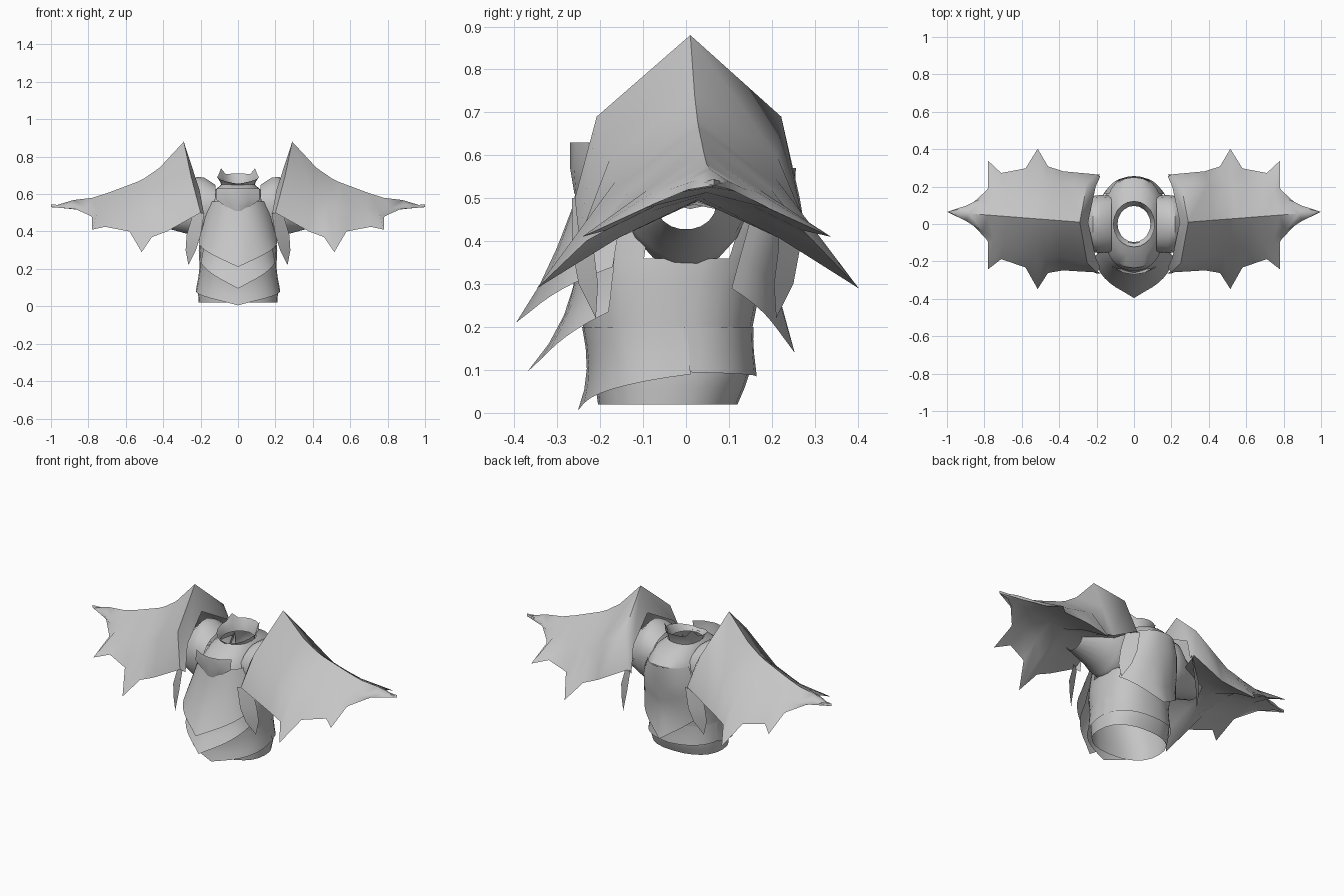
import bpy, bmesh, math
from math import sin, cos, pi, radians

cube = bpy.data.objects.get("Cube")
if cube:
    bpy.data.objects.remove(cube, do_unlink=True)

GREY = (0.56, 0.56, 0.56, 1)
steel = bpy.data.materials.new("steel grey")
steel.use_nodes = True
steel.diffuse_color = GREY
steel.node_tree.nodes["Principled BSDF"].inputs["Base Color"].default_value = GREY


def build(name, grids, mirror=False, keep=None, sharp=35):
    """Make one object from grids of points (lists of equal rows)."""
    bm = bmesh.new()
    for rows in grids:
        vs = [[bm.verts.new(p) for p in row] for row in rows]
        for a, b in zip(vs, vs[1:]):
            for i in range(len(a) - 1):
                bm.faces.new((a[i], a[i + 1], b[i + 1], b[i]))
    bmesh.ops.remove_doubles(bm, verts=bm.verts, dist=0.0005)
    if keep:
        gone = [f for f in bm.faces if not keep(f.calc_center_median())]
        bmesh.ops.delete(bm, geom=gone, context='FACES')
    bmesh.ops.recalc_face_normals(bm, faces=bm.faces)
    me = bpy.data.meshes.new(name)
    bm.to_mesh(me)
    bm.free()
    ob = bpy.data.objects.new(name, me)
    bpy.context.collection.objects.link(ob)
    me.materials.append(steel)
    bpy.ops.object.select_all(action='DESELECT')
    ob.select_set(True)
    bpy.context.view_layer.objects.active = ob
    bpy.ops.object.shade_smooth_by_angle(angle=radians(sharp))
    if mirror:
        ob.modifiers.new("mirror", 'MIRROR')
    return ob


# torso profile: height, half width, front y, back y
PROFILE = [(0.02, .21, -.205, .12), (.09, .215, -.215, .15), (.2, .205, -.24, .155),
           (.3, .21, -.25, .175), (.4, .2, -.255, .22), (.5, .18, -.245, .25),
           (.57, .15, -.235, .25), (.62, .125, -.17, .2), (.65, .09, -.1, .1)]


def torso(angle, z, off=0.0):
    """Point on the torso; angle 0 is the front, pi is the back."""
    z0 = min(max(z, PROFILE[0][0]), PROFILE[-1][0])
    for a, b in zip(PROFILE, PROFILE[1:]):
        if z0 <= b[0]:
            t = (z0 - a[0]) / (b[0] - a[0])
            hx, yf, yb = [p + (q - p) * t for p, q in zip(a[1:], b[1:])]
            break
    mid, hy = (yf + yb) / 2, (yb - yf) / 2
    squash = lambda v: math.copysign(abs(v) ** 0.85, v)
    return ((hx + off) * squash(sin(angle)), mid - (hy + off) * squash(cos(angle)), z)


def ring(n):
    return [2 * pi * i / n for i in range(n + 1)]


# body shell with open arm holes
heights = [.02, .06, .1, .2, .3, .36, .42, .5, .57, .62, .65]
build("body_shell", [[[torso(a, z) for a in ring(24)] for z in heights]],
      keep=lambda c: not (.36 < c.z < .57 and abs(c.x) > .1 and abs(c.y) < .12))


def plate(name, centre, half, top, tip, side, off, flare, steps=8, rows=4):
    """Curved plate whose lower edge falls to a point at its middle."""
    grid = []
    for r in range(rows + 1):
        t = r / rows
        row = []
        for i in range(-steps, steps + 1):
            u = i / steps
            z_low = tip + (side - tip) * abs(u) ** 0.75
            push = off + flare * t * t * (1 - 0.85 * abs(u) ** 0.6)
            row.append(torso(centre + half * u, top + (z_low - top) * t, push))
        grid.append(row)
    return build(name, [grid])


# overlapping front and back plates
plate("chest_plate", 0, radians(60), .56, .21, .34, .01, .145)
plate("belly_plate", 0, radians(56), .36, .095, .235, .004, .15)
plate("back_plate", pi, radians(55), .57, .14, .29, .006, .095)
plate("waist_plate_front", 0, radians(100), .2, .005, .09, .002, .045)
plate("waist_plate_back", pi, radians(82), .2, .085, .095, .002, .015)

# front gorget: a small bowl shaped plate below the neck
gorget = []
for z, w, y, bulge in [(.63, .115, -.225, .045), (.57, .115, -.235, .035), (.51, .035, -.245, .015)]:
    gorget.append([(w * u, y - bulge * (1 - u * u), z) for u in (-1, -.5, 0, .5, 1)])
build("gorget", [gorget])

# neck collar, low at the front and high with points at the back
collar = []
for r, lift in ((.088, 0), (.095, .5), (.112, 1)):
    row = []
    for i, a in enumerate(ring(20)):
        back = (1 - cos(a)) / 2
        spike = .035 if i in (7, 13) else 0
        h = .015 + .055 * back ** 0.6 + spike
        row.append((r * sin(a), -r * 1.1 * cos(a), .64 + lift * h))
    collar.append(row)
build("neck_collar", [collar])

# sleeves tapering outwards below the pauldrons: x, centre z, half width, rise, drop
sleeves = []
for x, zc, w, rise, drop in [(.12, .55, .15, .1, .2), (.18, .54, .155, .15, .205),
                             (.22, .53, .15, .165, .175), (.27, .51, .125, .13, .125),
                             (.42, .485, .07, .03, .058)]:
    sleeves.append([(x, -w * cos(a), zc + (rise if sin(a) > 0 else drop) * sin(a))
                    for a in ring(18)])
build("sleeve", [sleeves], mirror=True, sharp=50)

# pauldrons: stations of ridge (x, z), middle (x, half width, z), edge (x, half width, z)
STATIONS = [
    ((.29, .88), (.25, .215, .69), (.2, .262, .5)),
    ((.42, .74), (.4, .195, .595), (.38, .265, .4)),
    ((.5, .685), (.48, .185, .545), (.46, .285, .37)),
    ((.54, .665), (.525, .19, .525), (.515, .375, .29)),
    ((.62, .635), (.6, .165, .52), (.58, .265, .4)),
    ((.7, .605), (.69, .13, .52), (.71, .23, .425)),
    ((.78, .58), (.75, .12, .515), (.78, .29, .41)),
    ((.88, .568), (.81, .09, .52), (.77, .15, .475)),
    ((.94, .55), (.9, .04, .54), (.87, .05, .52)),
    ((1, .53), (1, 0, .53), (1, 0, .53)),
]


def drift(x):
    return .01 + .055 * (x - .29) / .71


grids = []
for s in (-1, 1):
    upper, lower = [], []
    for (rx, rz), (mx, mh, mz), (ex, eh, ez) in STATIONS:
        ridge = (rx, drift(rx), rz)
        mid = (mx, drift(mx) + s * mh, mz)
        edge = (ex, drift(ex) + s * eh, ez)
        upper.append([ridge, mid, edge])
        # underside rises to a shallow vault along the middle
        vault = .475 + .055 * (rx - .29) / .71
        lower.append([edge, ((rx + ex) / 2, drift(rx) + s * eh * .5, (vault + ez) / 2 + .015),
                      (rx, drift(rx), vault)])
    # inward rim along the inner arch
    rim = [upper[0], [(.245, .01, .73), (.205, .01 + s * .19, .62), (.18, .01 + s * .245, .48)]]
    grids += [upper, lower, rim]
build("pauldron", grids, mirror=True, sharp=62)

# pointed blades hanging from the inner pauldron corners: x, outer y, inner y, z, width
for name, s in (("front", -1), ("back", 1)):
    blade = [[(x, s * y0, z), (x + w, s * y1, z)] for x, y0, y1, z, w in
             [(.18, .265, .215, .5, .06), (.2, .265, .215, .38, .075),
              (.225, .25, .205, .3, .055), (.265, .21, .21, .22, 0)]]
    build(name + "_blade", [blade], mirror=True)
